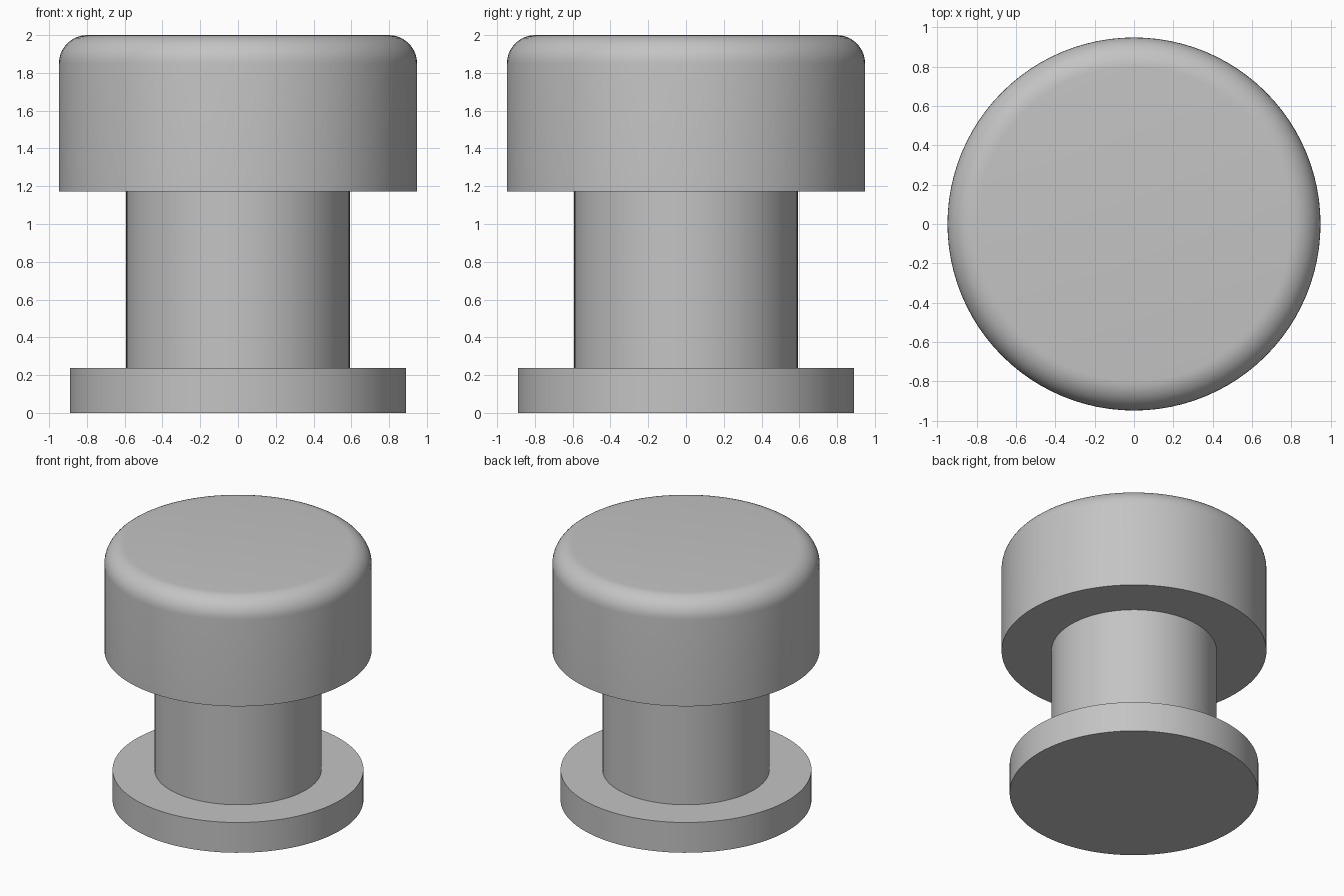
import bpy, bmesh, math

cube = bpy.data.objects.get("Cube")
if cube:
    bpy.data.objects.remove(cube, do_unlink=True)

HEIGHT = 2.0
BASE_R, BASE_TOP = 0.89, 0.237
STEM_R, HEAD_BOTTOM = 0.592, 1.173
HEAD_R, FILLET = 0.948, 0.15
SIDES, FILLET_STEPS = 96, 10

# Plain grey material
grey = bpy.data.materials.new("plain grey")
grey.use_nodes = True
colour = (0.55, 0.55, 0.55, 1)
grey.diffuse_color = colour
grey.node_tree.nodes["Principled BSDF"].inputs["Base Color"].default_value = colour

# Half profile: base flange, stem, then head with a rounded top edge
profile = [(0, 0), (BASE_R, 0), (BASE_R, BASE_TOP), (STEM_R, BASE_TOP),
           (STEM_R, HEAD_BOTTOM), (HEAD_R, HEAD_BOTTOM)]
for i in range(FILLET_STEPS + 1):
    a = math.pi / 2 * i / FILLET_STEPS
    profile.append((HEAD_R - FILLET + FILLET * math.cos(a),
                    HEIGHT - FILLET + FILLET * math.sin(a)))
profile.append((0, HEIGHT))

# Turn the profile around the vertical axis into one closed solid
bm = bmesh.new()
verts = [bm.verts.new((r, 0, z)) for r, z in profile]
edges = [bm.edges.new(pair) for pair in zip(verts, verts[1:])]
bmesh.ops.spin(bm, geom=verts + edges, cent=(0, 0, 0), axis=(0, 0, 1),
               angle=math.tau, steps=SIDES, use_merge=True)
bmesh.ops.remove_doubles(bm, verts=bm.verts, dist=1e-4)
bmesh.ops.recalc_face_normals(bm, faces=bm.faces)
mesh = bpy.data.meshes.new("flanged_knob")
bm.to_mesh(mesh)
bm.free()
mesh.materials.append(grey)

knob = bpy.data.objects.new("flanged_knob", mesh)
bpy.context.collection.objects.link(knob)
bpy.ops.object.select_all(action="DESELECT")
knob.select_set(True)
bpy.context.view_layer.objects.active = knob
bpy.ops.object.shade_smooth_by_angle(angle=math.radians(30))
